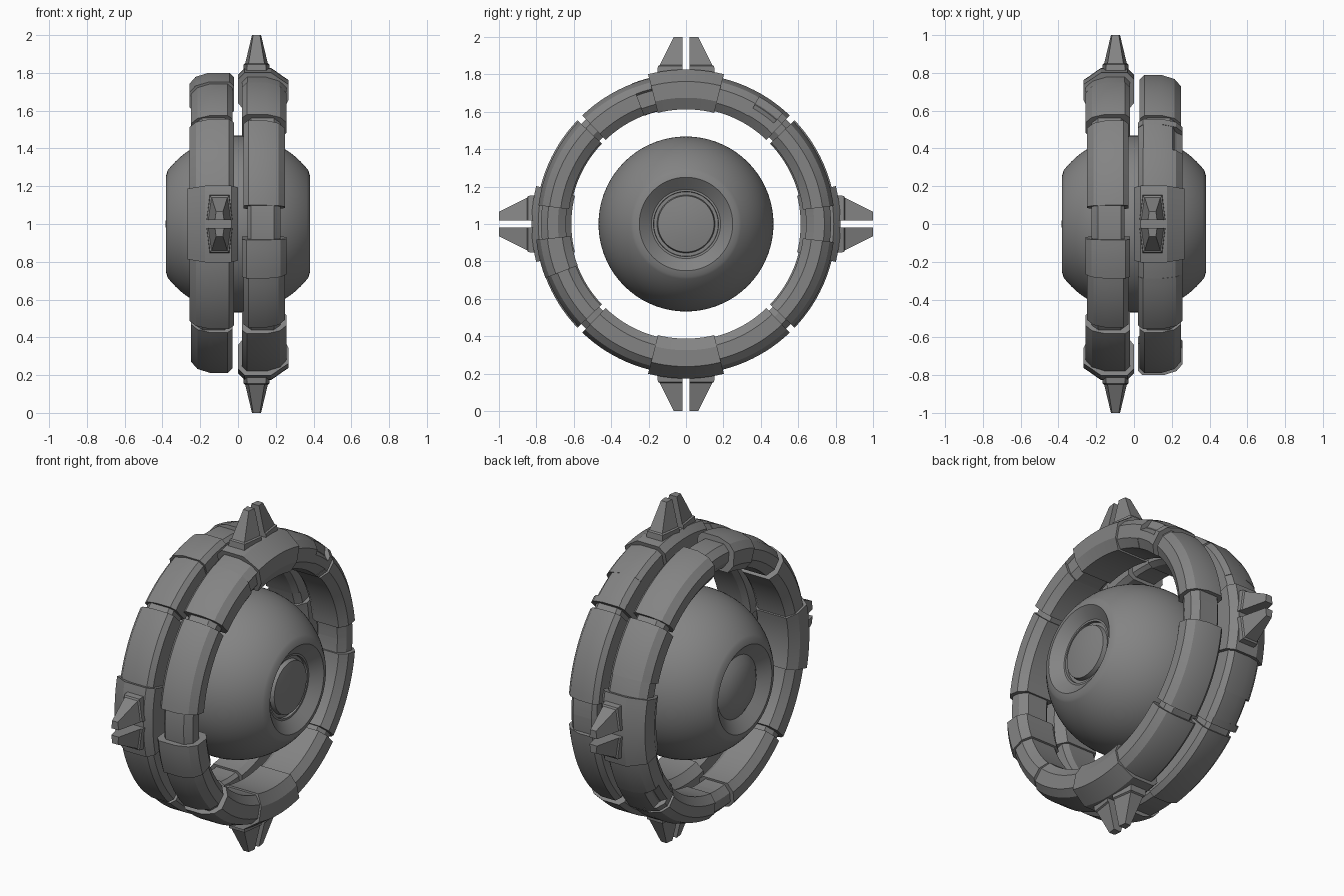
import bpy, bmesh
from math import radians, sin, cos, ceil

cube = bpy.data.objects.get("Cube")
if cube:
    bpy.data.objects.remove(cube, do_unlink=True)

CENTRE_Z = 1.0
grey = bpy.data.materials.new("machine_grey")
grey.use_nodes = True
GREY = (0.23, 0.23, 0.23, 1)
grey.diffuse_color = GREY
grey.node_tree.nodes["Principled BSDF"].inputs["Base Color"].default_value = GREY


def finish(name, bm, angle):
    bmesh.ops.remove_doubles(bm, verts=bm.verts, dist=1e-5)
    bmesh.ops.recalc_face_normals(bm, faces=bm.faces)
    mesh = bpy.data.meshes.new(name)
    bm.to_mesh(mesh)
    bm.free()
    mesh.materials.append(grey)
    obj = bpy.data.objects.new(name, mesh)
    bpy.context.collection.objects.link(obj)
    if angle:
        bpy.ops.object.select_all(action='DESELECT')
        obj.select_set(True)
        bpy.context.view_layer.objects.active = obj
        bpy.ops.object.shade_smooth_by_angle(angle=radians(angle))
    return obj


def point(x, r, deg, side=0, across=0.0):
    """Point at angle deg about the x axis, measured from +y towards +z."""
    a = radians(deg)
    return (x, r * cos(a) - across * sin(a), CENTRE_Z + r * sin(a) + across * cos(a))


def arc(name, profile, start, end, sign):
    """Sweep a closed (x, radius) profile between two angles and cap it."""
    bm = bmesh.new()
    steps = max(1, ceil((end - start) / 3))
    loops = [[bm.verts.new(point(sign * x, r, start + (end - start) * i / steps))
              for x, r in profile] for i in range(steps + 1)]
    n = len(profile)
    for a, b in zip(loops, loops[1:]):
        for k in range(n):
            bm.faces.new((a[k], a[(k + 1) % n], b[(k + 1) % n], b[k]))
    bm.faces.new(loops[0])
    bm.faces.new(loops[-1])
    return finish(name, bm, 22)


def lathe(name, profile, sides=72):
    """Revolve an open (x, radius) profile about the x axis."""
    bm = bmesh.new()
    verts = [bm.verts.new(point(x, r, 0)) for x, r in profile]
    edges = [bm.edges.new(pair) for pair in zip(verts, verts[1:])]
    bmesh.ops.spin(bm, geom=verts + edges, cent=(0, 0, CENTRE_Z), axis=(1, 0, 0),
                   angle=radians(360), steps=sides)
    return finish(name, bm, 25)


def grown(profile, d):
    """Offset a ring profile outwards from its middle."""
    return [(x + (d if x > 0.14 else -d), r + (d if r > 0.71 else -d)) for x, r in profile]


def spike(name, x, deg, side, sign):
    """Tapered half-spike on a small foot; levels are radius, reach, two half widths."""
    levels = [(0.80, 0.155, 0.07, 0.052), (0.845, 0.15, 0.068, 0.05),
              (0.85, 0.14, 0.06, 0.042), (1.0, 0.066, 0.024, 0.018)]
    bm = bmesh.new()
    loops = []
    for r, reach, near, far in levels:
        corners = [(-near, 0.02), (near, 0.02), (far, reach), (-far, reach)]
        loops.append([bm.verts.new(point(sign * (x + dx), r, deg, across=side * t))
                      for dx, t in corners])
    for a, b in zip(loops, loops[1:]):
        for k in range(4):
            bm.faces.new((a[k], a[(k + 1) % 4], b[(k + 1) % 4], b[k]))
    bm.faces.new(loops[0])
    bm.faces.new(loops[-1])
    return finish(name, bm, 0)


# Ring cross-sections as (distance from the middle plane, radius)
SHELL = [(0.03, 0.65), (0.03, 0.77), (0.055, 0.795), (0.145, 0.795), (0.215, 0.773),
         (0.248, 0.735), (0.248, 0.675), (0.215, 0.63), (0.06, 0.63)]
NOTCHED = [(0.022, 0.65), (0.022, 0.775), (0.05, 0.803), (0.145, 0.803), (0.205, 0.785),
           (0.22, 0.74), (0.256, 0.715), (0.256, 0.67), (0.22, 0.622), (0.055, 0.622)]
PATCHED = [(0.022, 0.65), (0.022, 0.775), (0.05, 0.803), (0.145, 0.803), (0.22, 0.78),
           (0.256, 0.745), (0.24, 0.735), (0.24, 0.66), (0.21, 0.622), (0.055, 0.622)]
CLAMP = [(0.0, 0.66), (0.0, 0.79), (0.035, 0.826), (0.175, 0.826), (0.267, 0.762),
         (0.267, 0.675), (0.235, 0.613), (0.04, 0.613)]
BAND = [(0.05, 0.66), (0.05, 0.755), (0.07, 0.775), (0.19, 0.775), (0.225, 0.74),
        (0.225, 0.685), (0.195, 0.642), (0.07, 0.642)]
WIDE = grown(SHELL, 0.008)

# Two mirrored rings, the second turned a quarter
for label, sign, turn in (("left", 1, 0), ("right", -1, -90)):
    pieces = [("inner_band", BAND, 0, 360),
              ("shell_plate", SHELL, 7, 43.7), ("shell_plate", WIDE, 46.3, 49),
              ("notched_plate", NOTCHED, 49, 60), ("shell_plate", WIDE, 60, 104),
              ("recessed_plate", PATCHED, 104, 111), ("shell_plate", WIDE, 111, 133.7),
              ("shell_plate", SHELL, 136.3, 172.8), ("end_plate", grown(SHELL, 0.01), 186, 201),
              ("shell_plate", SHELL, 201, 223.7), ("shell_plate", WIDE, 226.3, 313.7),
              ("shell_plate", SHELL, 316.3, 353)]
    for part, profile, start, end in pieces:
        arc(f"{label}_{part}", profile, start + turn, end + turn, sign)
    # Clamps carrying split spikes
    for deg in (90 + turn, 270 + turn):
        arc(f"{label}_clamp", CLAMP, deg - 14.2, deg + 14.2, sign)
        for side in (1, -1):
            spike(f"{label}_spike", 0.098, deg, side, sign)

# Central ball with a recessed eye on each end
R = 0.468
ball = [(R * cos(radians(a)), R * sin(radians(a))) for a in range(37, 144, 2)]
left_eye = [(0.355, 0), (0.352, 0.08), (0.34, 0.15), (0.315, 0.155), (0.315, 0.172),
            (0.33, 0.174), (0.33, 0.185), (0.382, 0.25)]
right_eye = [(-0.382, 0.25), (-0.33, 0.18), (-0.358, 0.14), (-0.378, 0.07), (-0.384, 0)]
lathe("core_ball", left_eye + ball + right_eye)
